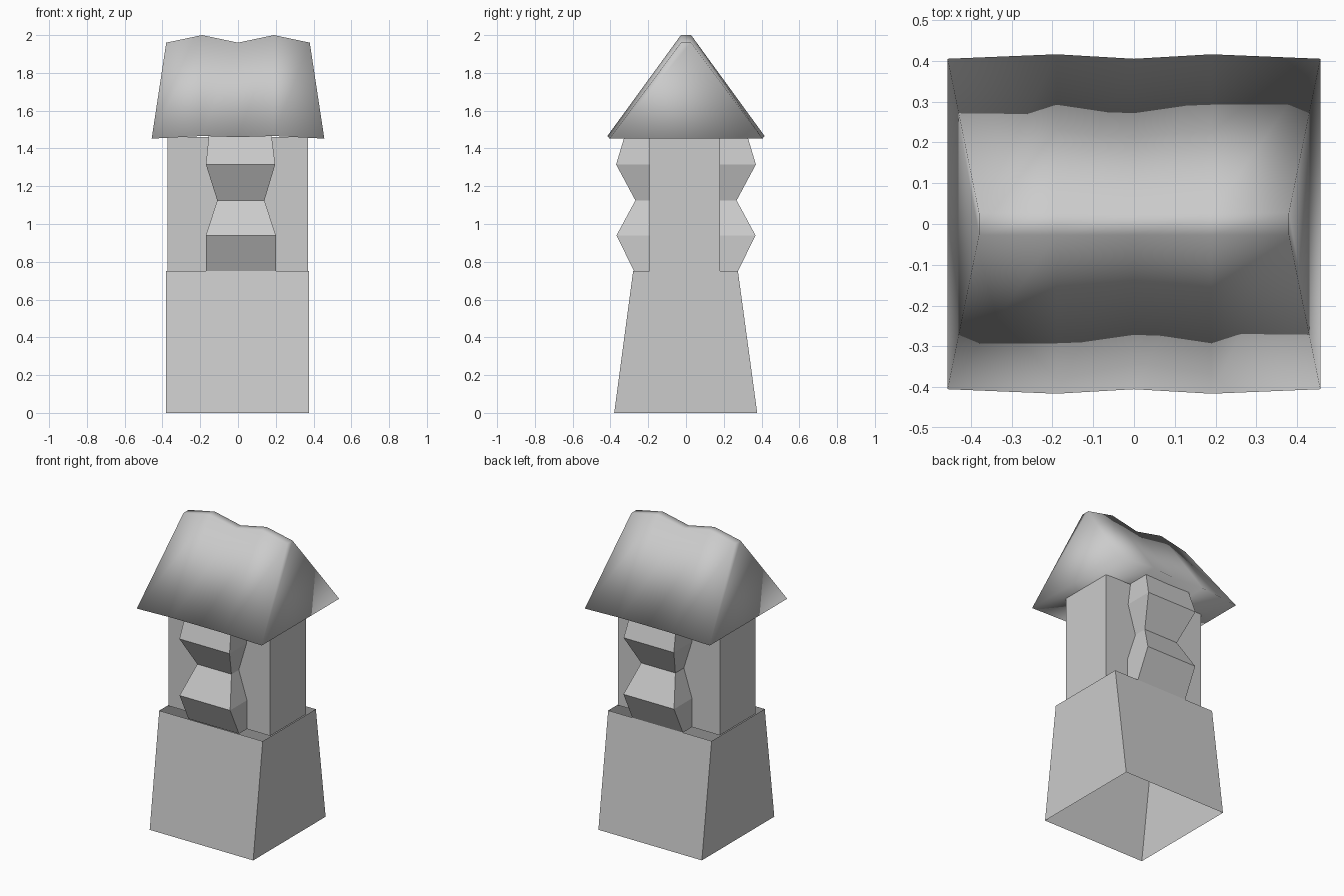
import bpy, bmesh

if "Cube" in bpy.data.objects:
    bpy.data.objects.remove(bpy.data.objects["Cube"])


def loft(name, rings, closed=True, caps=(False, False)):
    """Bridge a stack of equal-sized rings into a mesh object."""
    bm = bmesh.new()
    loops = [[bm.verts.new(p) for p in ring] for ring in rings]
    n = len(loops[0])
    for a, b in zip(loops, loops[1:]):
        for i in range(n if closed else n - 1):
            j = (i + 1) % n
            bm.faces.new((a[i], a[j], b[j], b[i]))
    if caps[0]:
        bm.faces.new(loops[0][::-1])
    if caps[1]:
        bm.faces.new(loops[-1])
    bmesh.ops.recalc_face_normals(bm, faces=bm.faces)
    me = bpy.data.meshes.new(name)
    bm.to_mesh(me)
    bm.free()
    ob = bpy.data.objects.new(name, me)
    bpy.context.collection.objects.link(ob)
    return ob


def rect(x0, x1, y0, y1, z):
    return [(x0, y0, z), (x1, y0, z), (x1, y1, z), (x0, y1, z)]


# Tapered base, an open shell
loft("base", [rect(-.38, .377, -.38, .377, 0), rect(-.38, .377, -.28, .275, .75)])

# Plain tower body
loft("tower_body", [rect(-.373, .37, -.192, .18, .75), rect(-.373, .37, -.192, .18, 1.46)])

# Zigzag pilasters on front and back: z, left x, right x, projection
levels = [(.75, -.17, .2, .275), (.94, -.17, .2, .368), (1.125, -.11, .14, .268),
          (1.315, -.17, .197, .37), (1.465, -.155, .178, .325)]
for name, s in (("front_pilaster", -1), ("back_pilaster", 1)):
    ob = loft(name, [[(a, s * .18, z), (a, s * d, z), (b, s * d, z), (b, s * .18, z)]
                     for z, a, b, d in levels], closed=False)
    # open shell: make sure the faces point away from the body
    bm = bmesh.new()
    bm.from_mesh(ob.data)
    bm.normal_update()
    if sum(f.normal.y * s for f in bm.faces) < 0:
        bmesh.ops.reverse_faces(bm, faces=bm.faces)
    bm.to_mesh(ob.data)
    bm.free()

# Wavy roof: eave x, ridge x, eave y, eave z, ridge z
stations = [(-.457, -.38, .405, 1.452, 1.96), (-.19, -.19, .416, 1.466, 2.0),
            (0, 0, .405, 1.46, 1.96), (.19, .19, .416, 1.466, 2.0),
            (.457, .38, .405, 1.452, 1.96)]
roof = loft("roof", [[(ex, -ey, ez), (rx, -.027, rz), (rx, .027, rz), (ex, ey, ez)]
                     for ex, rx, ey, ez, rz in stations], caps=(True, True))
for p in roof.data.polygons:
    p.use_smooth = True
